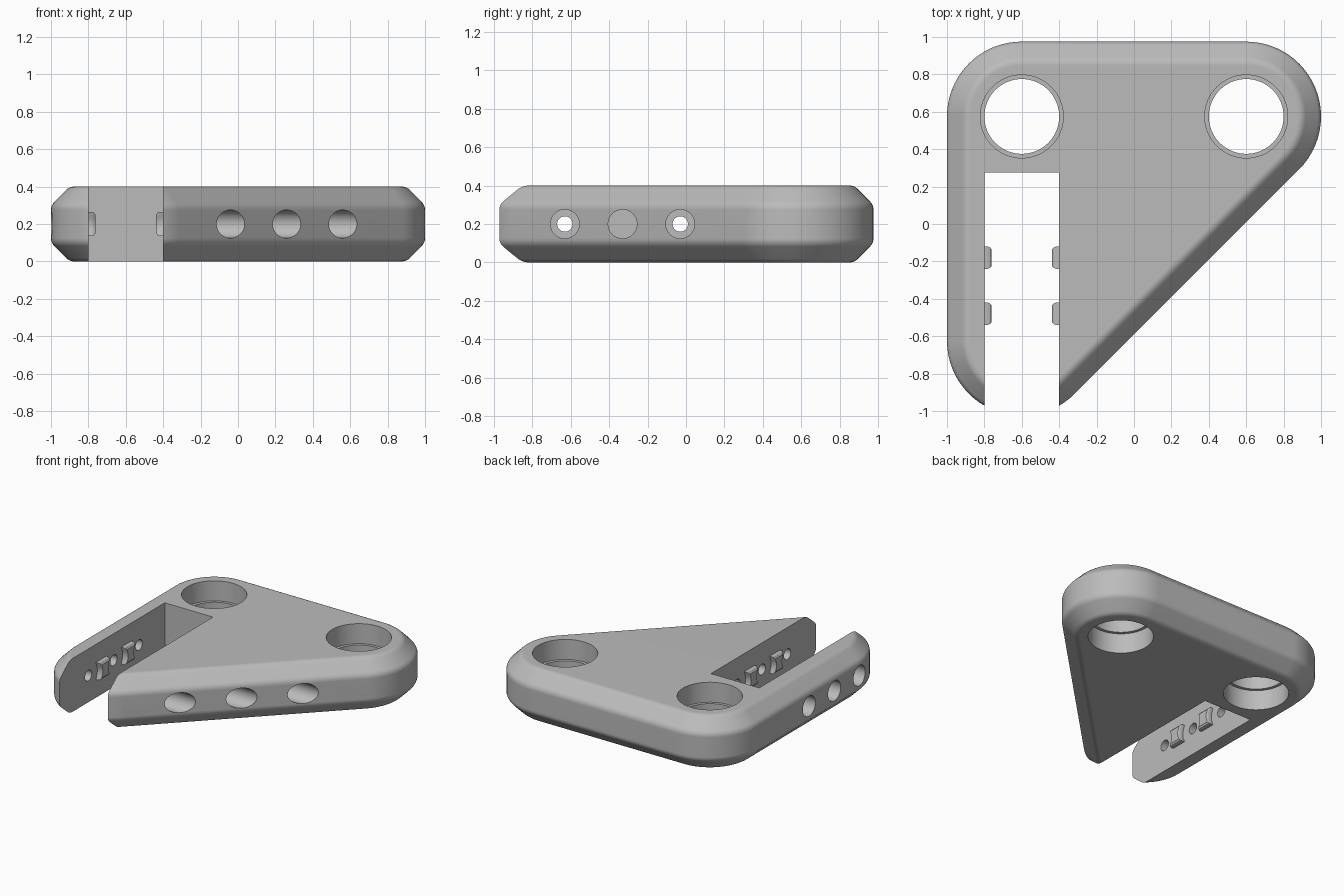
import bpy, bmesh, math
from mathutils import Matrix

cube = bpy.data.objects.get("Cube")
if cube:
    bpy.data.objects.remove(cube, do_unlink=True)

H = 0.4                         # plate height
R = 0.4                         # corner radius
MID = H / 2
SLOT = (-0.8, -0.4)             # slot walls in x
SCREW_Y = (-0.63, -0.33, -0.03)
# corner centre, start and end angle of its arc
CORNERS = [((-0.6, -0.625), 180, 315), ((0.6, 0.575), -45, 90), ((-0.6, 0.575), 90, 180)]

grey = bpy.data.materials.new("plain grey")
grey.use_nodes = True
COLOUR = (0.5, 0.5, 0.5, 1)
grey.diffuse_color = COLOUR
grey.node_tree.nodes["Principled BSDF"].inputs["Base Color"].default_value = COLOUR


def add_object(name, bm):
    bmesh.ops.recalc_face_normals(bm, faces=bm.faces)
    mesh = bpy.data.meshes.new(name)
    bm.to_mesh(mesh)
    bm.free()
    mesh.materials.append(grey)
    obj = bpy.data.objects.new(name, mesh)
    bpy.context.collection.objects.link(obj)
    return obj


def loft(name, rings):
    """Skin a stack of equal-length point rings and cap both ends."""
    bm = bmesh.new()
    vs = [[bm.verts.new(p) for p in ring] for ring in rings]
    n = len(vs[0])
    for a, b in zip(vs, vs[1:]):
        for i in range(n):
            j = (i + 1) % n
            bm.faces.new((a[i], a[j], b[j], b[i]))
    bm.faces.new(vs[0][::-1])
    bm.faces.new(vs[-1])
    return add_object(name, bm)


def outline(inset, z, steps=24):
    pts = []
    for (cx, cy), a0, a1 in CORNERS:
        for i in range(steps + 1):
            a = math.radians(a0 + (a1 - a0) * i / steps)
            pts.append((cx + (R - inset) * math.cos(a), cy + (R - inset) * math.sin(a), z))
    return pts


def fillet(corner, d_in, d_out, t=0.025, steps=4):
    """Round one profile corner with a quadratic curve."""
    p0 = [c - t * d for c, d in zip(corner, d_in)]
    p2 = [c + t * d for c, d in zip(corner, d_out)]
    out = []
    for i in range(steps + 1):
        u = i / steps
        out.append(tuple((1 - u) ** 2 * a + 2 * u * (1 - u) * b + u * u * c
                         for a, b, c in zip(p0, corner, p2)))
    return out


def cylinder(name, radius, start, end, axis, a, b):
    """Cylinder along x (a=y, b=z) or along z (a=x, b=y)."""
    bm = bmesh.new()
    bmesh.ops.create_cone(bm, cap_ends=True, segments=64, radius1=radius, radius2=radius,
                          depth=end - start)
    mid = (start + end) / 2
    if axis == 'x':
        m = Matrix.Translation((mid, a, b)) @ Matrix.Rotation(math.pi / 2, 4, 'Y')
    else:
        m = Matrix.Translation((a, b, mid))
    bmesh.ops.transform(bm, matrix=m, verts=bm.verts)
    return add_object(name, bm)


def box(name, lo, hi):
    return loft(name, [[(lo[0], lo[1], z), (hi[0], lo[1], z), (hi[0], hi[1], z), (lo[0], hi[1], z)]
                       for z in (lo[2], hi[2])])


def cut(target, cutter):
    cutter.hide_render = True
    mod = target.modifiers.new("cut", 'BOOLEAN')
    mod.operation = 'DIFFERENCE'
    mod.solver = 'EXACT'
    mod.object = cutter
    bpy.context.view_layer.objects.active = target
    bpy.ops.object.modifier_apply(modifier=mod.name)
    bpy.data.objects.remove(cutter, do_unlink=True)


def smooth(obj, angle=30):
    bpy.ops.object.select_all(action='DESELECT')
    obj.select_set(True)
    bpy.context.view_layer.objects.active = obj
    bpy.ops.object.shade_smooth_by_angle(angle=math.radians(angle))
    mod = obj.modifiers.new("flat faces", 'WEIGHTED_NORMAL')
    mod.keep_sharp = True


# Plate: rounded triangle with softened chamfers above and below
s = math.sqrt(0.5)
upper = fillet((0, 0.3), (0, 1), (s, s)) + fillet((0.1, 0.4), (s, s), (1, 0))
lower = [(d, H - z) for d, z in reversed(upper)]
plate = loft("bracket_plate", [outline(d, z) for d, z in lower + upper])

# Slot open to the front
cut(plate, box("slot_cutter", (SLOT[0], -1.3, -0.2), (SLOT[1], 0.275, 0.6)))

# Two large bores, stepped from both sides to leave a lip in the middle
for x in (-0.6, 0.6):
    cut(plate, cylinder("bore_cutter", 0.2, -0.1, 0.5, 'z', x, 0.575))
    cut(plate, cylinder("upper_step_cutter", 0.222, 0.25, 0.5, 'z', x, 0.575))
    cut(plate, cylinder("lower_step_cutter", 0.222, -0.1, 0.15, 'z', x, 0.575))

# Cross screw holes with wide recesses at both outer ends
for y in SCREW_Y:
    cut(plate, cylinder("screw_cutter", 0.04, -1.2, 1.2, 'x', y, MID))
    cut(plate, cylinder("left_recess_cutter", 0.075, -0.3, 1.2, 'x', y, MID))
    cut(plate, cylinder("right_recess_cutter", 0.075, -1.2, -0.9, 'x', y, MID))
smooth(plate)

# Grip nubs on the slot walls, waisted around the screw holes
half_y, half_z, steps = 0.06, 0.065, 8
side = []
for i in range(steps + 1):
    z = -half_z + 2 * half_z * i / steps
    side.append((min(half_y, 0.15 - math.sqrt(0.106 ** 2 - z * z)), z))
section = side + [(-y, -z) for y, z in side]
for wall, sign, label in ((SLOT[0], 1, "right"), (SLOT[1], -1, "left")):
    for k, y0 in enumerate((-0.18, -0.48)):
        rings = [[(wall + sign * x, y0 + y * f, MID + z * f) for y, z in section]
                 for x, f in ((-0.004, 1), (0.016, 1), (0.03, 0.92), (0.038, 0.75))]
        smooth(loft(f"{label}_grip_nub_{k + 1}", rings))
